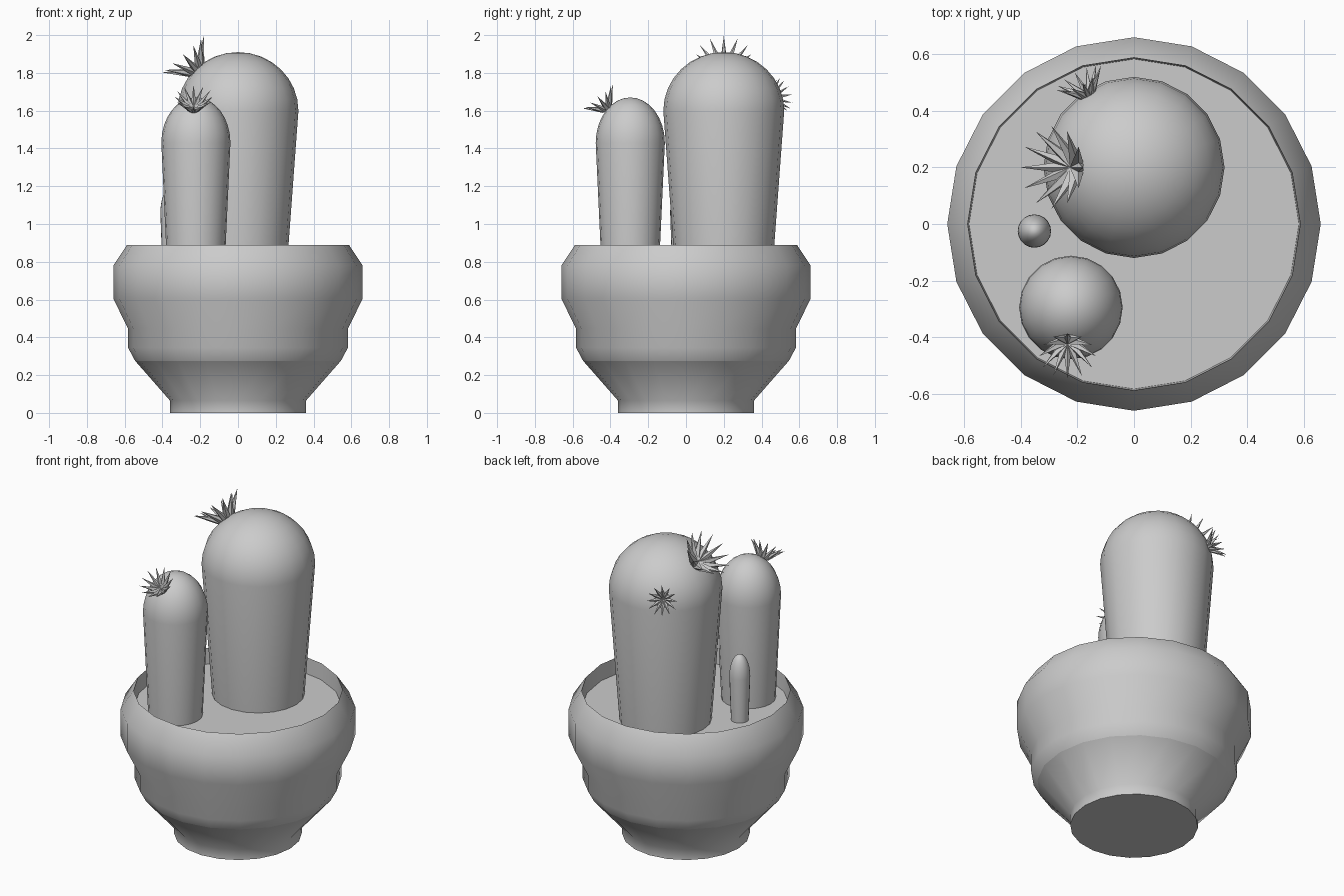
import bpy, bmesh
from math import sin, cos, pi, radians
from mathutils import Vector

if "Cube" in bpy.data.objects:
    bpy.data.objects.remove(bpy.data.objects["Cube"])

SIDES = 20


def finish(name, bm, smooth=True):
    bmesh.ops.recalc_face_normals(bm, faces=bm.faces)
    me = bpy.data.meshes.new(name)
    bm.to_mesh(me)
    bm.free()
    ob = bpy.data.objects.new(name, me)
    bpy.context.collection.objects.link(ob)
    if smooth:
        bpy.ops.object.select_all(action='DESELECT')
        ob.select_set(True)
        bpy.context.view_layer.objects.active = ob
        bpy.ops.object.shade_smooth_by_angle(angle=radians(60))
    return ob


def lathe(name, profile, centre=(0, 0), cap_start=False, cap_end=False):
    """Revolve (radius, z) points; a radius of 0 becomes a pole."""
    bm = bmesh.new()
    rings = []
    for r, z in profile:
        n = SIDES if r > 0 else 1
        rings.append([bm.verts.new((centre[0] + r * cos(2 * pi * i / SIDES),
                                    centre[1] + r * sin(2 * pi * i / SIDES), z))
                      for i in range(n)])
    for a, b in zip(rings, rings[1:]):
        for i in range(SIDES):
            j = (i + 1) % SIDES
            if len(b) == 1:
                bm.faces.new((a[i], a[j], b[0]))
            else:
                bm.faces.new((a[i], a[j], b[j], b[i]))
    if cap_start:
        bm.faces.new(rings[0][::-1])
    if cap_end:
        bm.faces.new(rings[-1])
    return finish(name, bm)


def cactus(name, centre, base_z, base_r, shoulder_z, r, top_z):
    """Tapered column with a rounded dome."""
    steps = 8
    dome = [(r * cos(pi / 2 * k / steps),
             shoulder_z + (top_z - shoulder_z) * sin(pi / 2 * k / steps))
            for k in range(steps)]
    lathe(name, [(base_r, base_z)] + dome + [(0, top_z)], centre, cap_start=True)


def flower(name, base, axis, size, petals=12):
    """Spiky star-shaped cup growing along the axis."""
    bm = bmesh.new()
    rot = Vector((0, 0, 1)).rotation_difference(Vector(axis).normalized())

    def vert(r, turn, h):
        a = 2 * pi * turn / petals
        p = Vector((r * cos(a), r * sin(a), h)) * size
        return bm.verts.new(Vector(base) + rot @ p)

    heart, root = vert(0, 0, 0.12), vert(0, 0, -0.15)
    tips = [vert(1, i, 0.8) for i in range(petals)]
    notches = [vert(0.42, i + 0.5, 0.27) for i in range(petals)]
    ring = [vert(0.33, i + 0.5, -0.02) for i in range(petals)]
    for i in range(petals):
        p = i - 1
        bm.faces.new((heart, notches[p], tips[i]))
        bm.faces.new((heart, tips[i], notches[i]))
        bm.faces.new((notches[p], ring[p], tips[i]))
        bm.faces.new((ring[p], ring[i], tips[i]))
        bm.faces.new((ring[i], notches[i], tips[i]))
        bm.faces.new((root, ring[i], ring[p]))
    finish(name, bm, smooth=False)


# Pot: flared foot and rounded bowl, with a hard seam between them
lathe("pot_foot", [(0.36, 0), (0.36, 0.065), (0.545, 0.276)], cap_start=True)
lathe("pot_bowl", [(0.545, 0.276), (0.582, 0.345), (0.582, 0.445), (0.66, 0.605),
                   (0.66, 0.78), (0.588, 0.889), (0.583, 0.79)])

# Soil surface
lathe("soil", [(0.583, 0.79), (0, 0.79)])

# Three cacti
cactus("large_cactus", (0, 0.2), 0.72, 0.255, 1.6, 0.32, 1.91)
cactus("medium_cactus", (-0.223, -0.295), 0.72, 0.15, 1.43, 0.183, 1.67)
cactus("tiny_cactus", (-0.352, -0.025), 0.72, 0.047, 1.06, 0.059, 1.195)

# Flowers
flower("large_side_flower", (-0.215, 0.2, 1.81), (-0.65, 0, 0.75), 0.147)
flower("large_back_flower", (-0.163, 0.455, 1.67), (-0.45, 0.85, 0.25), 0.09)
flower("medium_flower", (-0.235, -0.418, 1.61), (0, -0.61, 0.79), 0.102)
